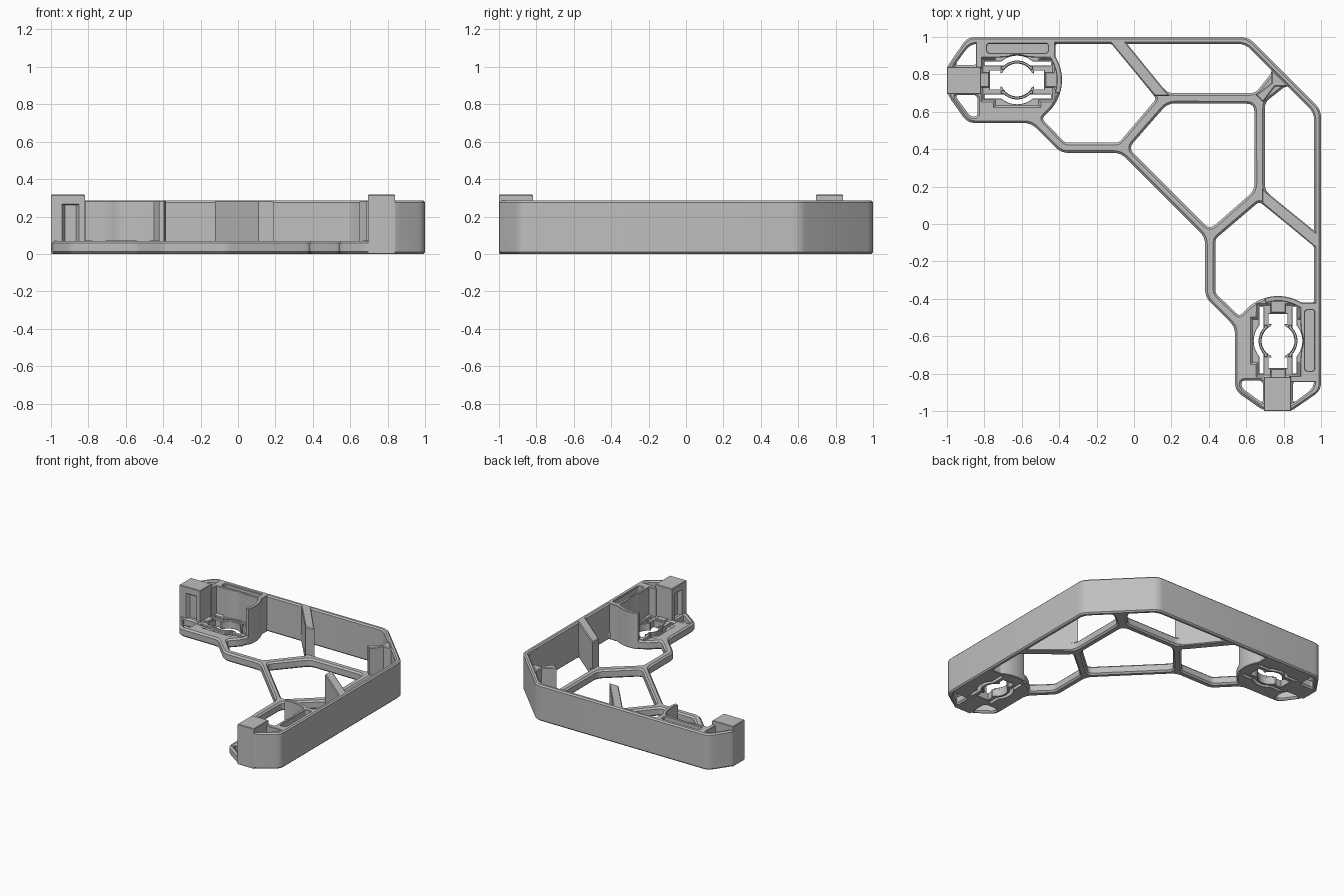
import bpy
from math import cos, sin, radians
from mathutils import Vector

cube = bpy.data.objects.get("Cube")
if cube:
    bpy.data.objects.remove(cube, do_unlink=True)

GREY = bpy.data.materials.new("matte grey")
GREY.use_nodes = True
GREY.diffuse_color = (0.52, 0.52, 0.52, 1)
GREY.node_tree.nodes["Principled BSDF"].inputs["Base Color"].default_value = GREY.diffuse_color

FLOOR, WALL, POST = 0.07, 0.285, 0.317
CX, CY = -0.625, 0.77            # centre of the clip pod


def swap(points):
    """Reflect a plan outline across the diagonal symmetry line."""
    return [(y, x) for x, y in reversed(points)]


def fillet(points, radius=0.03, steps=4):
    """Round the corners of a closed outline."""
    out = []
    pts = [Vector(p) for p in points]
    for i, p in enumerate(pts):
        a, b = pts[i - 1] - p, pts[(i + 1) % len(pts)] - p
        s = p + a.normalized() * min(radius, a.length * 0.4)
        e = p + b.normalized() * min(radius, b.length * 0.4)
        for k in range(steps + 1):
            t = k / steps
            out.append(tuple(s * (1 - t) ** 2 + p * 2 * t * (1 - t) + e * t * t))
    return out


def arc(r, start, end, n=12):
    step = (end - start) / n
    return [(CX + r * cos(radians(start + k * step)),
             CY + r * sin(radians(start + k * step))) for k in range(n + 1)]


def box(x0, x1, y0, y1):
    return [(x0, y0), (x1, y0), (x1, y1), (x0, y1)]


def slab(name, outlines, z0, z1, chamfer=0.01):
    """Extrude a plan outline with holes and chamfer its rims."""
    cu = bpy.data.curves.new(name, 'CURVE')
    cu.dimensions, cu.fill_mode = '2D', 'BOTH'
    cu.extrude = (z1 - z0) / 2 - chamfer
    cu.bevel_depth, cu.bevel_resolution, cu.offset = chamfer, 0, -chamfer
    for pts in outlines:
        sp = cu.splines.new('POLY')
        sp.points.add(len(pts) - 1)
        for point, (x, y) in zip(sp.points, pts):
            point.co = (x, y, 0, 1)
        sp.use_cyclic_u = True
    tmp = bpy.data.objects.new(name + "_profile", cu)
    bpy.context.collection.objects.link(tmp)
    bpy.context.view_layer.update()
    graph = bpy.context.evaluated_depsgraph_get()
    mesh = bpy.data.meshes.new_from_object(tmp.evaluated_get(graph))
    bpy.data.objects.remove(tmp, do_unlink=True)
    mesh.name = name
    mesh.materials.clear()
    mesh.materials.append(GREY)
    mesh.shade_smooth()
    mesh.set_sharp_from_angle(angle=radians(30))
    ob = bpy.data.objects.new(name, mesh)
    ob.location.z = (z0 + z1) / 2
    bpy.context.collection.objects.link(ob)


def pair(name, outlines, z0, z1, chamfer=0.01):
    slab(name + "_right", outlines, z0, z1, chamfer)
    slab(name + "_left", [swap(o) for o in outlines], z0, z1, chamfer)


# Base lattice: one outline with large cells, end cells and pod openings
rim = [(0.61, 1), (-0.89, 1), (-1, 0.84), (-1, 0.695), (-0.89, 0.54),
       (-0.55, 0.54), (-0.39, 0.38), (-0.07, 0.38)]
side_cell = (arc(0.24, -52, 36) + [(-0.42, 0.965), (-0.12, 0.965), (0.12, 0.67),
             (-0.08, 0.435), (-0.37, 0.435), (-0.49, 0.56)])
edge_cell = [(-0.05, 0.965), (0.6, 0.965), (0.745, 0.82), (0.65, 0.7), (0.18, 0.7)]
centre_cell = [(0.405, -0.03), (-0.03, 0.405), (0.18, 0.645), (0.643, 0.643), (0.645, 0.18)]
end_cells = [[(-0.96, 0.85), (-0.837, 0.85), (-0.837, 0.965), (-0.875, 0.965)],
             [(-0.96, 0.69), (-0.837, 0.69), (-0.837, 0.575), (-0.875, 0.575)]]


def cross(x0, x1, dy, u0, u1, du):
    """Twelve sided plus shape around the pod centre line."""
    half = [(x0, dy), (u0, dy), (u0, du), (u1, du), (u1, dy), (x1, dy)]
    return [(x, CY + y) for x, y in half] + [(x, CY - y) for x, y in reversed(half)]


opening = cross(-0.807, -0.435, 0.106, -0.74, -0.51, 0.136)
cells = [fillet(side_cell, 0.02), fillet(edge_cell), opening]
cells += [fillet(c, 0.025) for c in end_cells]
slab("base_lattice", [fillet(rim + swap(rim), 0.04), fillet(centre_cell, 0.04)]
     + cells + [swap(c) for c in cells], 0, FLOOR, 0.012)

# Tall outer wall, running round the outside from post to post
outer = [(-1, 0.82), (-1, 0.84), (-0.89, 1), (0.61, 1)]
inner = [(-0.962, 0.82), (-0.962, 0.845), (-0.875, 0.963), (0.595, 0.963)]
wall = outer + swap(outer) + (inner + swap(inner))[::-1]
slab("outer_wall", [fillet(wall, 0.04)], 0, WALL, 0.01)

# Tall ribs between the wall and the lattice
pair("side_rib", [[(-0.135, 0.98), (0.11, 0.685), (0.19, 0.685), (-0.05, 0.98)]],
     0, WALL, 0.006)
corner_half = [(0.69, 0.65), (0.755, 0.735), (0.83, 0.735)]
slab("corner_rib", [corner_half + swap(corner_half)], 0, WALL, 0.006)

# Pod floor with a keyed centre hole and two bowed spring slots
plate = cross(-0.828, -0.42, 0.12, -0.755, -0.495, 0.15)
key = ([(-0.77, CY - 0.05), (-0.715, CY - 0.05), (-0.715, CY - 0.035)]
       + arc(0.088, 205, 335)
       + [(-0.535, CY - 0.035), (-0.535, CY - 0.05), (-0.48, CY - 0.05)])
key += [(x, 2 * CY - y) for x, y in reversed(key)]
slot = ([(-0.8, CY + 0.1), (-0.72, CY + 0.1)] + arc(0.13, 130, 50)
        + [(-0.53, CY + 0.1), (-0.445, CY + 0.1), (-0.445, CY + 0.077), (-0.54, CY + 0.077)]
        + arc(0.104, 48, 132) + [(-0.71, CY + 0.077), (-0.8, CY + 0.077)])
slot_low = [(x, 2 * CY - y) for x, y in slot]
pair("pod_floor", [plate, key, slot, slot_low], 0, 0.058, 0.002)

# Spring clips and catches beside the key hole, level with the base
for tag, sign in (("back", 1), ("front", -1)):
    clip = ([(-0.71, CY + sign * 0.075), (-0.71, CY + sign * 0.055)]
            + [(x, CY + sign * (y - CY)) for x, y in arc(0.09, 140, 40)]
            + [(-0.54, CY + sign * 0.055), (-0.54, CY + sign * 0.075)]
            + [(x, CY + sign * (y - CY)) for x, y in arc(0.103, 45, 135)])
    pair("spring_clip_" + tag, [clip], 0.02, 0.072, 0.002)
pair("outer_catch", [box(-0.83, -0.775, 0.73, 0.81)], 0, 0.072, 0.004)
pair("inner_catch", [box(-0.475, -0.4, 0.73, 0.81)], 0, 0.072, 0.004)

# Thick pod back wall with a shallow slot in its top, and a divider
back = ([(-0.845, 0.985), (-0.845, 0.83), (-0.812, 0.83), (-0.812, 0.89), (-0.72, 0.89)]
        + arc(0.133, 112, 68) + [(-0.53, 0.89), (-0.42, 0.89), (-0.42, 0.985)])
pocket = fillet(box(-0.785, -0.46, 0.915, 0.965), 0.015)
pair("pod_back_wall", [back, pocket], 0, WALL, 0.004)
pair("pocket_floor", [box(-0.8, -0.45, 0.91, 0.98)], 0.03, 0.24, 0.002)

# Curved pod wall
curve_wall = arc(0.24, -18, 36) + [(-0.42, 0.985), (-0.45, 0.985)] + arc(0.212, 36, -18)
pair("pod_curved_wall", [curve_wall], 0, WALL, 0.004)

# End post, with a recess in its inner side under a solid cap
recess = [(-0.94, 0.695), (-0.925, 0.722), (-0.865, 0.722), (-0.85, 0.695)]
post = [(-1, 0.84), (-1, 0.695)] + recess + [(-0.817, 0.695), (-0.817, 0.84)]
pair("end_post", [post], 0, 0.275, 0.003)
pair("post_cap", [box(-1, -0.817, 0.695, 0.84)], 0.262, POST, 0.004)
